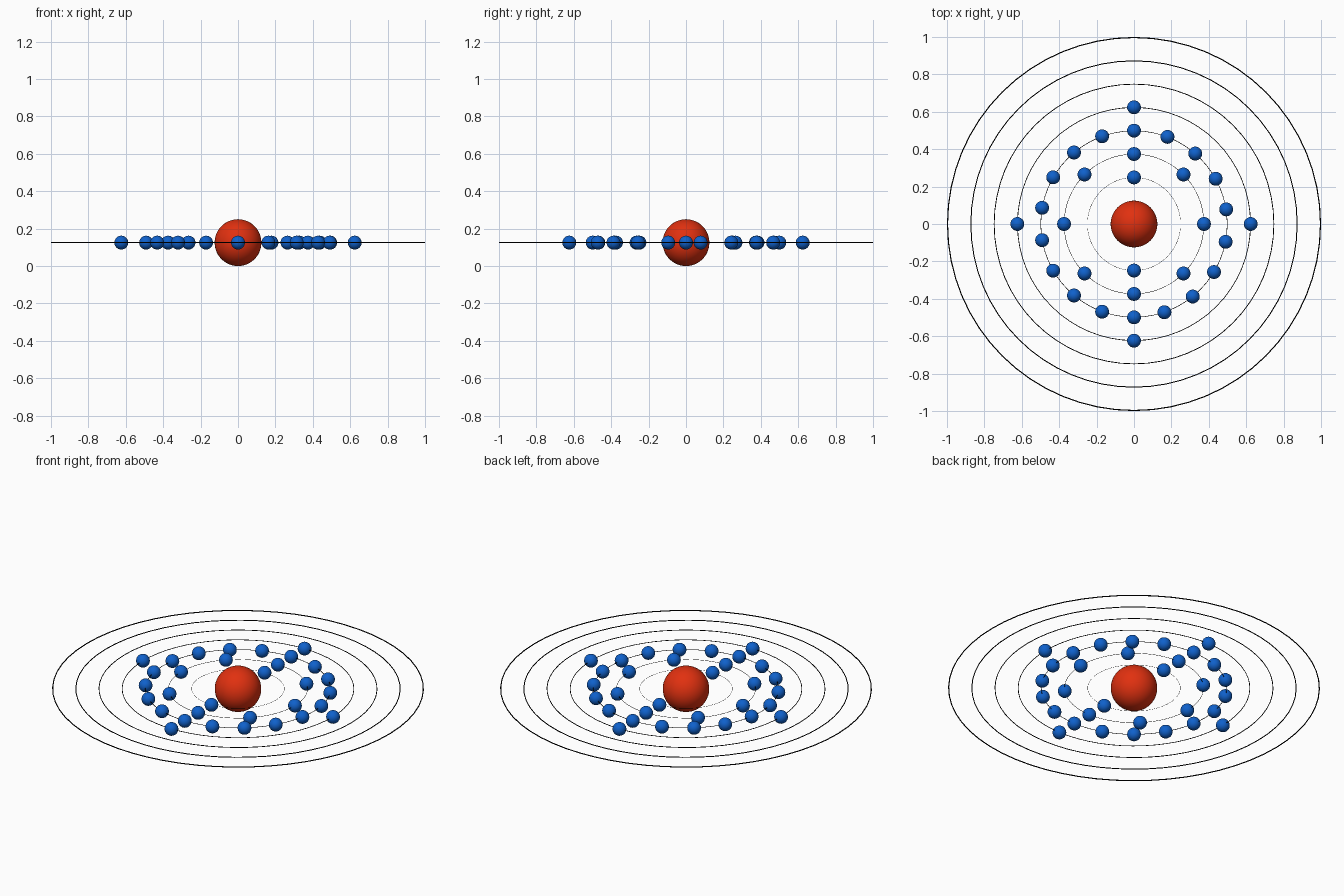
import bpy
from math import radians, cos, sin

if "Cube" in bpy.data.objects:
    bpy.data.objects.remove(bpy.data.objects["Cube"])

Z = 0.125            # height of the orbit plane
NUCLEUS_R = 0.125
ELECTRON_R = 0.037


def material(name, rgb):
    m = bpy.data.materials.new(name)
    m.diffuse_color = (*rgb, 1)
    m.use_nodes = True
    m.node_tree.nodes["Principled BSDF"].inputs["Base Color"].default_value = m.diffuse_color
    return m


red = material("nucleus_red", (0.75, 0.03, 0.005))
blue = material("electron_blue", (0.005, 0.12, 0.6))
black = material("orbit_black", (0.0, 0.0, 0.0))


def finish(name, mat):
    ob = bpy.context.object
    ob.name = name
    ob.data.materials.append(mat)
    bpy.ops.object.shade_smooth()
    return ob


# Central nucleus
bpy.ops.mesh.primitive_uv_sphere_add(segments=48, ring_count=24, radius=NUCLEUS_R, location=(0, 0, Z))
finish("nucleus", red)

# Seven thin orbit rings, tube thickness growing with the radius
for i in range(7):
    r = 0.25 + 0.125 * i
    tube = 0.003 * r
    bpy.ops.mesh.primitive_torus_add(major_segments=64, minor_segments=8,
                                     major_radius=r - tube, minor_radius=tube, location=(0, 0, Z))
    finish(f"orbit_{i + 1}", black)

# Electrons per shell, spaced evenly from the back (+y), sharing one mesh
bpy.ops.mesh.primitive_uv_sphere_add(segments=32, ring_count=16, radius=ELECTRON_R)
first = finish("electron", blue)
mesh = first.data
bpy.data.objects.remove(first)

for shell, count in enumerate((2, 8, 18, 4)):
    r = 0.25 + 0.125 * shell - 0.001
    for k in range(count):
        angle = 90 - 360 / count * k
        if count == 18 and 0 < k < 9:
            angle -= 1       # right half of the third shell sits slightly clockwise
        a = radians(angle)
        ob = bpy.data.objects.new(f"electron_{shell + 1}_{k + 1}", mesh)
        ob.location = (r * cos(a), r * sin(a), Z)
        bpy.context.collection.objects.link(ob)
